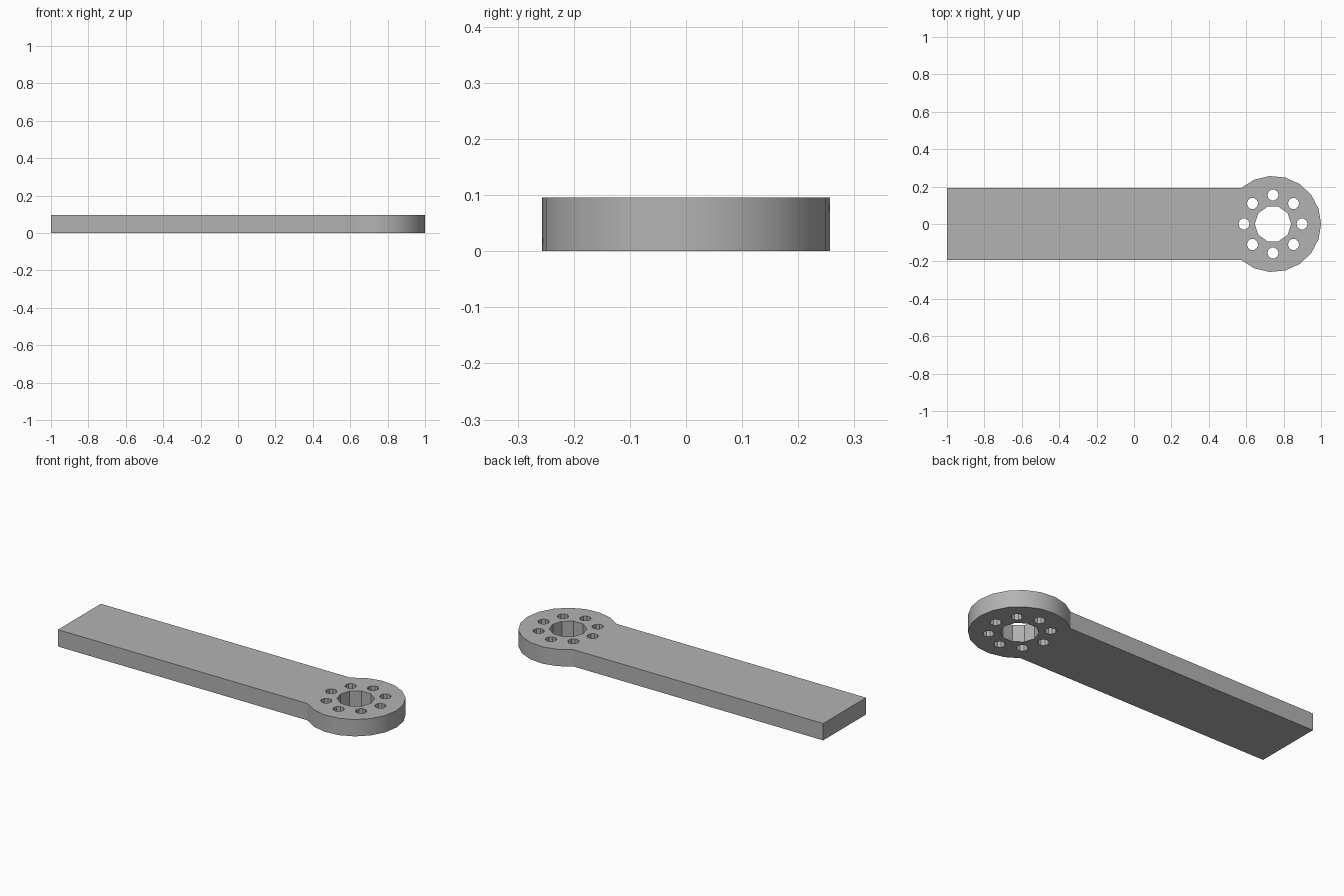
import bpy
import bmesh
from math import sin, cos, pi, asin, radians

cube = bpy.data.objects.get("Cube")
if cube:
    bpy.data.objects.remove(cube)

THICK = 0.096
HEAD_X, HEAD_R = 0.743, 0.257
BAR_HALF = 0.193
ARC_STEPS = 14


def circle(cx, cy, r, sides):
    return [(cx + r * cos(2 * pi * i / sides), cy + r * sin(2 * pi * i / sides))
            for i in range(sides)]


def add_loop(bm, points):
    verts = [bm.verts.new((x, y, 0)) for x, y in points]
    for i, v in enumerate(verts):
        bm.edges.new((v, verts[i - 1]))


# Outline: round head running into a straight bar
end = pi - asin(BAR_HALF / HEAD_R)
outline = [(-1, BAR_HALF), (-1, -BAR_HALF)]
for i in range(ARC_STEPS + 1):
    a = -end + 2 * end * i / ARC_STEPS
    outline.append((HEAD_X + HEAD_R * cos(a), HEAD_R * sin(a)))

bm = bmesh.new()
add_loop(bm, outline)

# Central bore and ring of screw holes
add_loop(bm, circle(HEAD_X, 0, 0.097, 10))
for x, y in circle(HEAD_X, 0, 0.155, 8):
    add_loop(bm, circle(x, y, 0.03, 10))

# Fill the flat shape and give it thickness
bmesh.ops.triangle_fill(bm, use_beauty=True, edges=bm.edges[:], normal=(0, 0, 1))
top = bmesh.ops.extrude_face_region(bm, geom=bm.faces[:], use_keep_orig=True)["geom"]
bmesh.ops.translate(bm, vec=(0, 0, THICK),
                    verts=[g for g in top if isinstance(g, bmesh.types.BMVert)])
bmesh.ops.recalc_face_normals(bm, faces=bm.faces[:])

mesh = bpy.data.meshes.new("lever_arm")
bm.to_mesh(mesh)
bm.free()
arm = bpy.data.objects.new("lever_arm", mesh)
bpy.context.collection.objects.link(arm)

# Plain grey material
GREY = (0.45, 0.45, 0.45, 1)
mat = bpy.data.materials.new("plain_grey")
mat.use_nodes = True
mat.diffuse_color = GREY
mat.node_tree.nodes["Principled BSDF"].inputs["Base Color"].default_value = GREY
mesh.materials.append(mat)

# Smooth rim, crisp edges
bpy.ops.object.select_all(action="DESELECT")
arm.select_set(True)
bpy.context.view_layer.objects.active = arm
bpy.ops.object.shade_smooth_by_angle(angle=radians(30))
